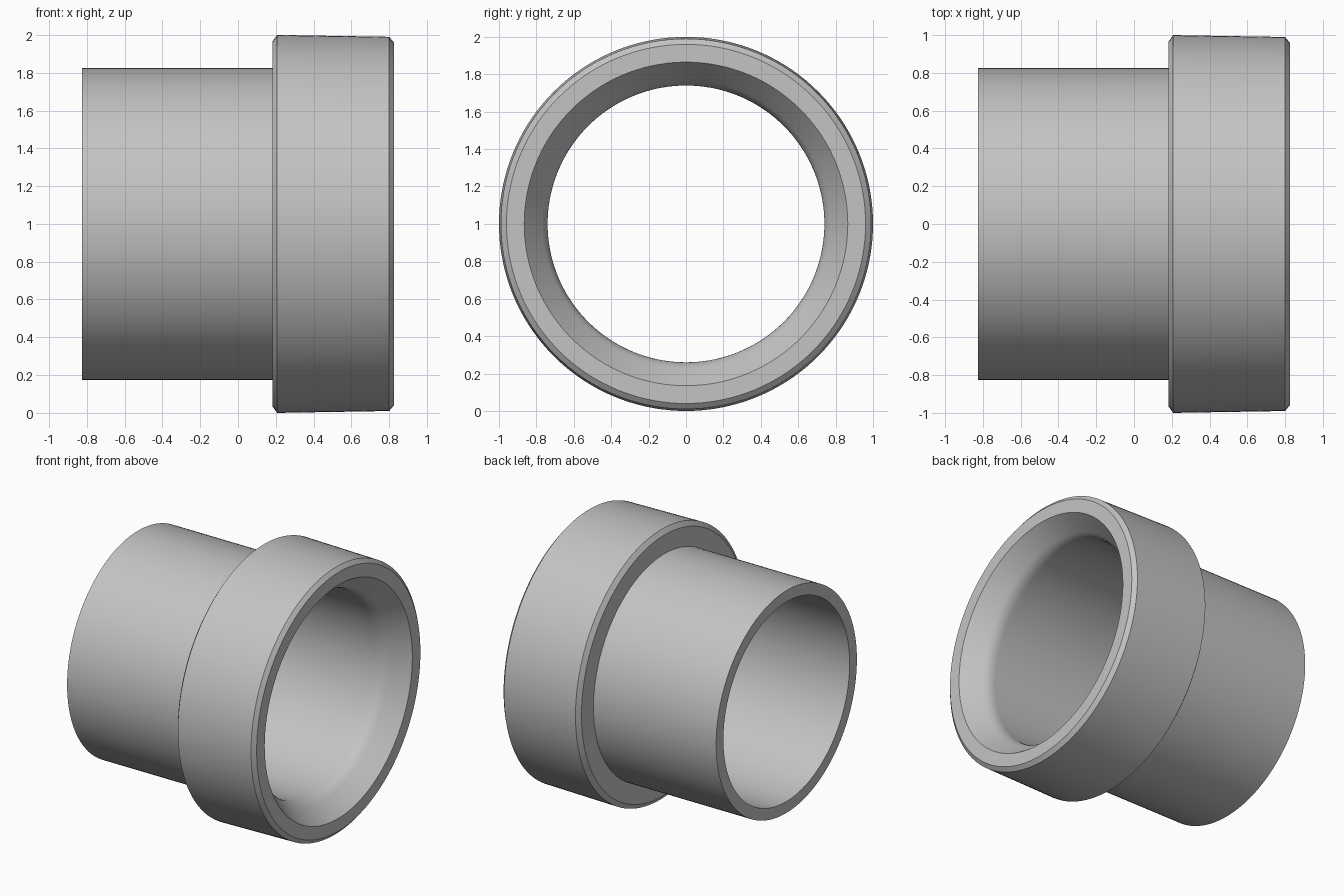
import bpy, bmesh, math
from mathutils import Vector, Matrix

cube = bpy.data.objects.get("Cube")
if cube:
    bpy.data.objects.remove(cube)

SEGMENTS = 144
CENTRE = Vector((0, 0, 1))

# Bare metal
metal = bpy.data.materials.new("grey metal")
metal.use_nodes = True
colour = (0.55, 0.55, 0.55, 1)
metal.diffuse_color = colour
metal.node_tree.nodes["Principled BSDF"].inputs["Base Color"].default_value = colour


def fillet(corner, before, after, length, steps=8):
    """Rounded corner as a quadratic blend between two tangent points."""
    c = Vector(corner)
    a = c + (Vector(before) - c).normalized() * length
    b = c + (Vector(after) - c).normalized() * length
    return [tuple(a * (1 - t) ** 2 + c * 2 * t * (1 - t) + b * t ** 2)
            for t in (i / steps for i in range(steps + 1))]


def lathe(name, profile):
    """Turn a closed (x, radius) profile around the x axis."""
    bm = bmesh.new()
    rings = []
    for x, radius in profile:
        start = CENTRE + Vector((x, 0, radius))
        rings.append([bm.verts.new(
            CENTRE + Matrix.Rotation(math.tau * i / SEGMENTS, 3, 'X') @ (start - CENTRE))
            for i in range(SEGMENTS)])
    for ring, following in zip(rings, rings[1:] + rings[:1]):
        for i in range(SEGMENTS):
            j = (i + 1) % SEGMENTS
            bm.faces.new((ring[i], ring[j], following[j], following[i]))
    bmesh.ops.recalc_face_normals(bm, faces=bm.faces)
    mesh = bpy.data.meshes.new(name)
    bm.to_mesh(mesh)
    bm.free()
    mesh.materials.append(metal)
    obj = bpy.data.objects.new(name, mesh)
    bpy.context.collection.objects.link(obj)
    bpy.ops.object.select_all(action='DESELECT')
    obj.select_set(True)
    bpy.context.view_layer.objects.active = obj
    bpy.ops.object.shade_smooth_by_angle(angle=math.radians(25))
    return obj


# Tube outside, chamfered and slightly tapered collar, flared mouth, bore
bore_end, mouth = (-0.825, 0.74), (0.825, 0.865)
outside = [(-0.825, 0.825), (0.182, 0.825), (0.182, 0.965), (0.207, 1.0),
           (0.8, 0.99), (0.825, 0.96), mouth]
throat = fillet((0.659, 0.74), mouth, bore_end, 0.05)
lathe("collared_sleeve", outside + throat + [bore_end])
